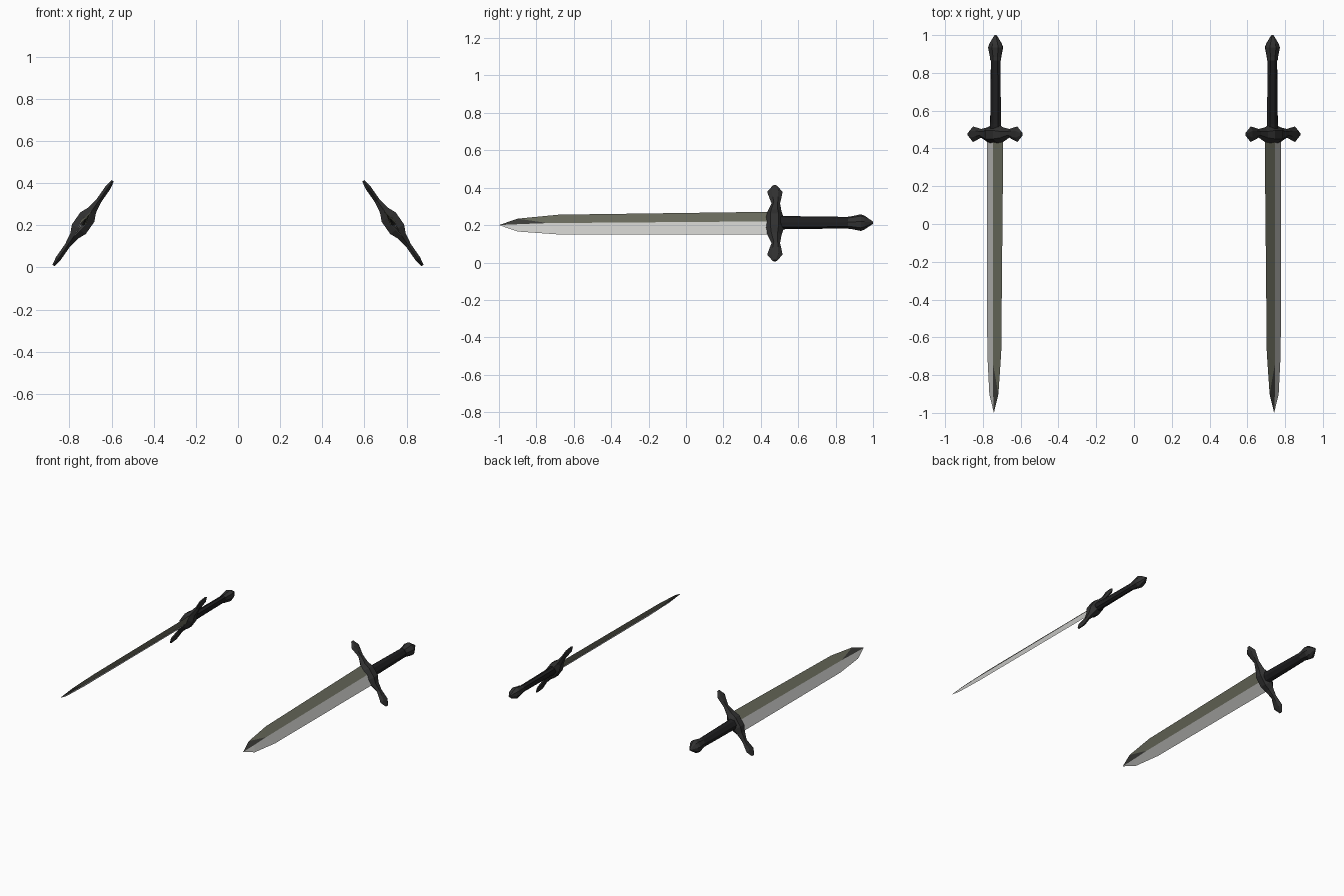
import bpy, bmesh, math

if "Cube" in bpy.data.objects:
    bpy.data.objects.remove(bpy.data.objects["Cube"])

# Sword frame: w runs along the guard, y along the blade, n across the flat
CX, CZ = 0.735, 0.21
A = math.radians(55)
CA, SA = math.cos(A), math.sin(A)


def place(w, y, n):
    return (CX - CA * w + SA * n, y, CZ + SA * w + CA * n)


def material(name, rgb):
    m = bpy.data.materials.new(name)
    m.diffuse_color = (*rgb, 1)
    m.use_nodes = True
    m.node_tree.nodes["Principled BSDF"].inputs["Base Color"].default_value = m.diffuse_color
    return m


olive = material("olive steel", (0.145, 0.15, 0.11))
pale = material("pale steel", (0.58, 0.58, 0.56))
dark_steel = material("dark steel", (0.045, 0.045, 0.04))
iron = material("dark iron", (0.03, 0.03, 0.03))
leather = material("black leather", (0.013, 0.013, 0.014))


def finish(name, bm, mats):
    """Make the object and mirror it to the second sword."""
    bmesh.ops.recalc_face_normals(bm, faces=bm.faces)
    me = bpy.data.meshes.new(name)
    bm.to_mesh(me)
    bm.free()
    for m in mats:
        me.materials.append(m)
    ob = bpy.data.objects.new(name, me)
    bpy.context.collection.objects.link(ob)
    ob.modifiers.new("other_sword", 'MIRROR').use_mirror_merge = False
    return ob


def loft(name, rings, mat):
    """Bridge equal rings of (w, y, n) points and cap both ends."""
    bm = bmesh.new()
    vs = [[bm.verts.new(place(*p)) for p in r] for r in rings]
    k = len(vs[0])
    for a, b in zip(vs, vs[1:]):
        for i in range(k):
            j = (i + 1) % k
            bm.faces.new((a[i], a[j], b[j], b[i]))
    bm.faces.new(vs[0])
    bm.faces.new(vs[-1])
    return finish(name, bm, [mat])


def round_ring(y, hw, hn, sides=8):
    """Faceted oval around the grip axis."""
    t = [2 * math.pi * (i + 0.5) / sides for i in range(sides)]
    s = 1 / math.cos(math.pi / sides)
    return [(hw * s * math.cos(a) + 0.004, y, hn * s * math.sin(a)) for a in t]


def guard_ring(w, yc, hy, hn):
    """Flat six-sided section of the guard."""
    return [(w, yc + a * hy, b * hn) for a, b in
            ((-1, 0), (-.45, 1), (.45, 1), (1, 0), (.45, -1), (-.45, -1))]


# Blade: diamond section with upper and lower bevels in different steels
# Columns: edge y, ridge y, upper w, lower w, ridge w, ridge n
stations = [(0.46, 0.46, 0.075, -0.074, 0.002, 0.015),
            (-0.68, -0.74, 0.056, -0.073, -0.006, 0.010),
            (-0.90, -0.88, 0.030, -0.054, -0.010, 0.007)]
bm = bmesh.new()
rows = []
for ye, yr, up, lo, rw, rn in stations:
    rows.append([bm.verts.new(place(*p)) for p in
                 ((up, ye, 0), (rw, yr, rn), (lo, ye, 0), (rw, yr, -rn))])
tip = bm.verts.new(place(-0.012, -1, 0))
for s, (a, b) in enumerate(zip(rows, rows[1:])):
    for i in range(4):
        j = (i + 1) % 4
        mi = 0 if i in (0, 3) else 1
        if s == 1 and mi == 0:
            # Upper bevel splits on a diagonal into olive and dark
            edge, ridge = (0, 1) if i == 0 else (0, 3)
            bm.faces.new((a[edge], a[ridge], b[edge])).material_index = 0
            bm.faces.new((a[ridge], b[ridge], b[edge])).material_index = 2
        else:
            bm.faces.new((a[i], a[j], b[j], b[i])).material_index = mi
for i in range(4):
    f = bm.faces.new((rows[-1][i], rows[-1][(i + 1) % 4], tip))
    f.material_index = 2 if i in (0, 3) else 1
bm.faces.new(rows[0])
finish("blade", bm, [olive, pale, dark_steel])

# Cross guard: pointed bulb ends, thin necks, thick centre
half = [(0.245, 0.475, 0.012, 0.006), (0.205, 0.475, 0.041, 0.013),
        (0.165, 0.478, 0.032, 0.013), (0.130, 0.480, 0.023, 0.013),
        (0.075, 0.473, 0.038, 0.022), (0.035, 0.473, 0.050, 0.040)]
rings = [guard_ring(*h) for h in half]
rings += [guard_ring(-h[0], *h[1:]) for h in reversed(half)]
loft("cross_guard", rings, iron)

# Grip, slightly waisted
loft("grip", [round_ring(y, hw, hn) for y, hw, hn in
              ((0.49, 0.040, 0.028), (0.53, 0.036, 0.024),
               (0.70, 0.034, 0.022), (0.89, 0.031, 0.021))], leather)

# Pommel, a faceted teardrop
loft("pommel", [round_ring(y, hw, hn) for y, hw, hn in
                ((0.865, 0.032, 0.025), (0.885, 0.034, 0.027),
                 (0.935, 0.044, 0.036), (0.955, 0.036, 0.030),
                 (1.0, 0.006, 0.005))], iron)
